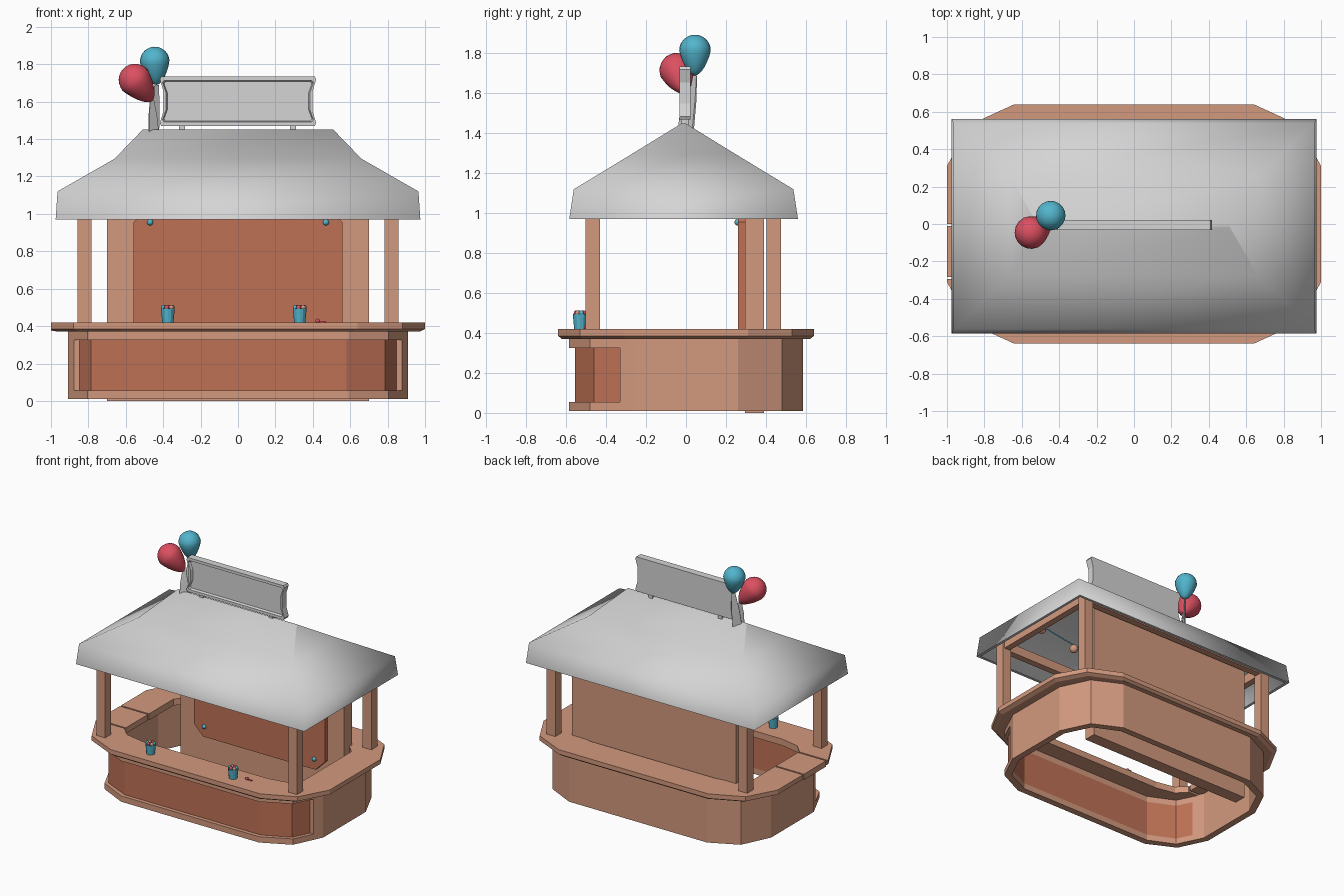
import bpy, bmesh, math
from mathutils import Vector

if "Cube" in bpy.data.objects:
    bpy.data.objects.remove(bpy.data.objects["Cube"])


def material(name, rgb):
    m = bpy.data.materials.new(name)
    m.diffuse_color = (*rgb, 1)
    m.use_nodes = True
    m.node_tree.nodes["Principled BSDF"].inputs["Base Color"].default_value = m.diffuse_color
    return m


TAN = material("tan wood", (0.65, 0.32, 0.21))
RUST = material("rust panel", (0.52, 0.165, 0.09))
GREY = material("light grey", (0.66, 0.66, 0.66))
TEAL = material("teal", (0.085, 0.46, 0.61))
RED = material("red", (0.72, 0.08, 0.12))


def finish(name, bm, mat, smooth=False):
    bmesh.ops.recalc_face_normals(bm, faces=bm.faces)
    for f in bm.faces:
        f.smooth = smooth
    me = bpy.data.meshes.new(name)
    bm.to_mesh(me)
    bm.free()
    me.materials.append(mat)
    ob = bpy.data.objects.new(name, me)
    bpy.context.collection.objects.link(ob)
    return ob


def loft(name, loops, mat, around=True, across=False, caps=True, smooth=False):
    """Bridge loops of points; 'around' closes each loop, 'across' joins last loop to first."""
    bm = bmesh.new()
    vs = [[bm.verts.new(p) for p in l] for l in loops]
    n = len(loops[0])
    pairs = list(zip(vs, vs[1:])) + ([(vs[-1], vs[0])] if across else [])
    for a, b in pairs:
        for i in range(n if around else n - 1):
            j = (i + 1) % n
            bm.faces.new((a[i], a[j], b[j], b[i]))
    if across and not around:
        bm.faces.new([l[0] for l in vs])
        bm.faces.new([l[-1] for l in vs])
    elif caps and not across:
        bm.faces.new(vs[0])
        bm.faces.new(vs[-1])
    return finish(name, bm, mat, smooth)


def box(name, x, y, z, mat):
    rect = [(x[0], y[0]), (x[1], y[0]), (x[1], y[1]), (x[0], y[1])]
    return loft(name, [[(*p, h) for p in rect] for h in z], mat)


def ball(name, c, r, mat, seg=12):
    bm = bmesh.new()
    bmesh.ops.create_uvsphere(bm, u_segments=seg, v_segments=seg // 2 + 2, radius=r)
    bmesh.ops.translate(bm, verts=bm.verts, vec=c)
    return finish(name, bm, mat, True)


# --- Counter base: rounded-off rectangle described by three corner points ---
SPLIT = 0.33


def path(t, part):
    p1, p2, p3 = t
    k = (p2[1] - SPLIT) / (p2[1] - p3[1])
    c = (p2[0] + (p3[0] - p2[0]) * k, SPLIT)
    if part == "front":
        half = [c, p2, p1]
        return [(-x, -y) for x, y in half] + [(x, -y) for x, y in reversed(half)]
    right = [(c[0], -SPLIT), (p3[0], -p3[1]), p3, p2, p1]
    return right + [(-x, y) for x, y in reversed(right)]


def strip(name, outer, inner, part, z0, z1, mat):
    o, i = path(outer, part), path(inner, part)
    loops = [[(*p, z) for p in l] for l, z in ((o, z0), (o, z1), (i, z1), (i, z0))]
    loft(name, loops, mat, around=False, across=True)


OUT = [(0.59, 0.585), (0.805, 0.48), (0.91, 0.26)]
MID = [(0.58, 0.555), (0.785, 0.46), (0.885, 0.255)]
INN = [(0.57, 0.535), (0.765, 0.445), (0.86, 0.25)]
strip("counter_wall", OUT, INN, "back", 0.01, 0.375, TAN)
strip("counter_front_bottom_rail", OUT, INN, "front", 0.01, 0.055, TAN)
strip("counter_front_top_rail", OUT, INN, "front", 0.325, 0.375, TAN)
strip("counter_front_panel", MID, INN, "front", 0.055, 0.325, RUST)

# --- Countertop ring, open on the left for a lift-up hatch ---
TOP = [(0.64, 0.64), (0.88, 0.53), (1.0, 0.31)]
HOLE = [(0.54, 0.40), (0.69, 0.37), (0.76, 0.30)]


def open_ring(t, s, z):
    p1, p2, p3 = t
    pts = [(-p3[0], -0.295)]
    pts += [(-p[0], -p[1]) for p in (p3, p2, p1)] + [(p[0], -p[1]) for p in (p1, p2, p3)]
    pts += [p3, p2, p1] + [(-p[0], p[1]) for p in (p1, p2, p3)] + [(-p3[0], 0.0)]
    return [(x * s, y * (s if abs(y) > 0.3 else 1), z) for x, y in pts]


loft("countertop", [open_ring(TOP, 1, 0.42), open_ring(TOP, 1, 0.385), open_ring(TOP, 0.97, 0.37),
                    open_ring(HOLE, 1, 0.37), open_ring(HOLE, 1, 0.42)], TAN, around=False, across=True)
box("countertop_hatch", (-1.0, -0.76), (-0.283, -0.012), (0.375, 0.42), TAN)

# --- Posts and beams ---
for sx, side in ((-1, "left"), (1, "right")):
    for y, end in ((-0.467, "front"), (0.44, "back")):
        box(f"{end}_{side}_post", (sx * 0.82 - 0.037, sx * 0.82 + 0.037), (y - 0.037, y + 0.037), (0.41, 1.12), TAN)
    box(f"{side}_beam", (sx * 0.82 - 0.025, sx * 0.82 + 0.025), (-0.44, 0.41), (1.02, 1.09), TAN)
for y, end in ((-0.467, "front"), (0.44, "back")):
    box(f"{end}_beam", (-0.79, 0.79), (y - 0.025, y + 0.025), (1.02, 1.09), TAN)

# --- Back wall with a bolted panel ---
box("back_wall", (-0.70, 0.70), (0.295, 0.39), (0.0, 1.14), TAN)
outline = [(-0.48, 0.22), (0.48, 0.22), (0.56, 0.30), (0.56, 0.955),
           (0.48, 1.035), (-0.48, 1.035), (-0.56, 0.955), (-0.56, 0.30)]
loft("back_panel", [[(x, y, z) for x, z in outline] for y in (0.26, 0.30)], RUST)
for x in (-0.47, 0.47):
    for z in (0.30, 0.955):
        ball("panel_bolt", (x, 0.26, z), 0.017, TEAL, 10)

# --- Roof: hollow smooth hip shell ---


def rect(a, b, z):
    return [(sx * a, sy * b - 0.012, z) for sx, sy in ((-1, -1), (1, -1), (1, 1), (-1, 1))]


roof = loft("roof", [rect(0.495, 0.004, 1.425), rect(0.64, 0.25, 1.275), rect(0.945, 0.53, 1.105),
                     rect(0.955, 0.553, 0.97), rect(0.975, 0.573, 0.97), rect(0.965, 0.55, 1.12),
                     rect(0.66, 0.262, 1.295), rect(0.51, 0.010, 1.45)], GREY, smooth=True)
for e in roof.data.edges:
    if all(roof.data.vertices[v].co.z < 0.98 for v in e.vertices):
        e.use_edge_sharp = True

# --- Roof sign: waisted board with a recessed face ---
half = [(0.41, 1.47), (0.418, 1.485), (0.398, 1.55), (0.398, 1.655), (0.418, 1.72), (0.41, 1.735)]
board = half + [(-x, z) for x, z in reversed(half)]


def sign_loop(y, sx=1.0, sz=1.0):
    return [(x * sx, y, 1.6025 + (z - 1.6025) * sz) for x, z in board]


loft("sign_board", [sign_loop(0.022), sign_loop(-0.033), sign_loop(-0.033, 0.965, 0.84),
                    sign_loop(-0.015, 0.945, 0.79)], GREY)
for x in (-0.30, 0.295):
    box("sign_leg", (x - 0.016, x + 0.016), (-0.022, 0.012), (1.43, 1.48), GREY)

# --- Balloons on ribbons ---


def balloon(name, centre, tip, r, mat):
    c, t = Vector(centre), Vector(tip)
    bm = bmesh.new()
    bmesh.ops.create_uvsphere(bm, u_segments=20, v_segments=14, radius=1)
    stretch = (c - t).length / r
    rot = (c - t).to_track_quat('Z', 'Y')
    for v in bm.verts:
        if v.co.z < 0:
            k = 1 + 0.3 * v.co.z
            v.co = Vector((v.co.x * k, v.co.y * k, v.co.z * stretch))
        v.co = c + rot @ (v.co * r)
    finish(name, bm, mat, True)
    # ribbon from the roof ridge to the balloon
    s = -1 if t.y < 0.01 else 1
    foot = Vector((-0.45, 0.015 * s, 1.425))

    def quad(p, w):
        return [(p.x + dx * w, p.y + dy * w, p.z) for dx, dy in ((-1, -.6), (-.8, -.9), (1, .6), (.8, .9))]
    loft(name + "_ribbon", [quad(foot, 0.028), quad((foot + t) / 2, 0.024), quad(t, 0.012)], GREY)


balloon("teal_balloon", (-0.445, 0.045, 1.815), (-0.435, 0.045, 1.69), 0.079, TEAL)
balloon("red_balloon", (-0.55, -0.045, 1.715), (-0.46, 0.0, 1.605), 0.088, RED)

# --- Cups of lollipops and a loose sweet on the counter ---
ring = [(math.cos(a * math.pi / 6), math.sin(a * math.pi / 6)) for a in range(12)]
for cx in (-0.375, 0.33):
    prof = [(0.030, 0.42), (0.037, 0.495), (0.031, 0.495), (0.028, 0.48)]
    loft("cup", [[(cx + r * x, -0.53 + r * y, z) for x, y in ring] for r, z in prof], TEAL)
    for i, m in enumerate((TEAL, RED, TAN, TEAL, RED, TAN)):
        a = i * math.pi / 3 + 0.3
        ball("lollipop", (cx + 0.025 * math.cos(a), -0.53 + 0.02 * math.sin(a), 0.500), 0.013, m, 8)
ball("sweet", (0.425, -0.50, 0.428), 0.012, RED, 8)
box("sweet_stick", (0.43, 0.47), (-0.503, -0.497), (0.42, 0.427), RED)

# --- Sagging string of bulbs under the roof ---


def sag(x):
    return 1.03 + 0.11 * (x / 0.9) ** 2


xs = [-0.9 + 0.15 * i for i in range(13)]
loft("bulb_cord", [[(x, -0.13 + 0.006 * math.cos(a), sag(x) + 0.006 * math.sin(a))
                    for a in (0, 1.57, 3.14, 4.71)] for x in xs], TEAL)
for x in (-0.75, -0.45, -0.15, 0.15, 0.45, 0.75):
    ball("bulb", (x, -0.13, sag(x) - 0.03), 0.032, TAN, 12)
